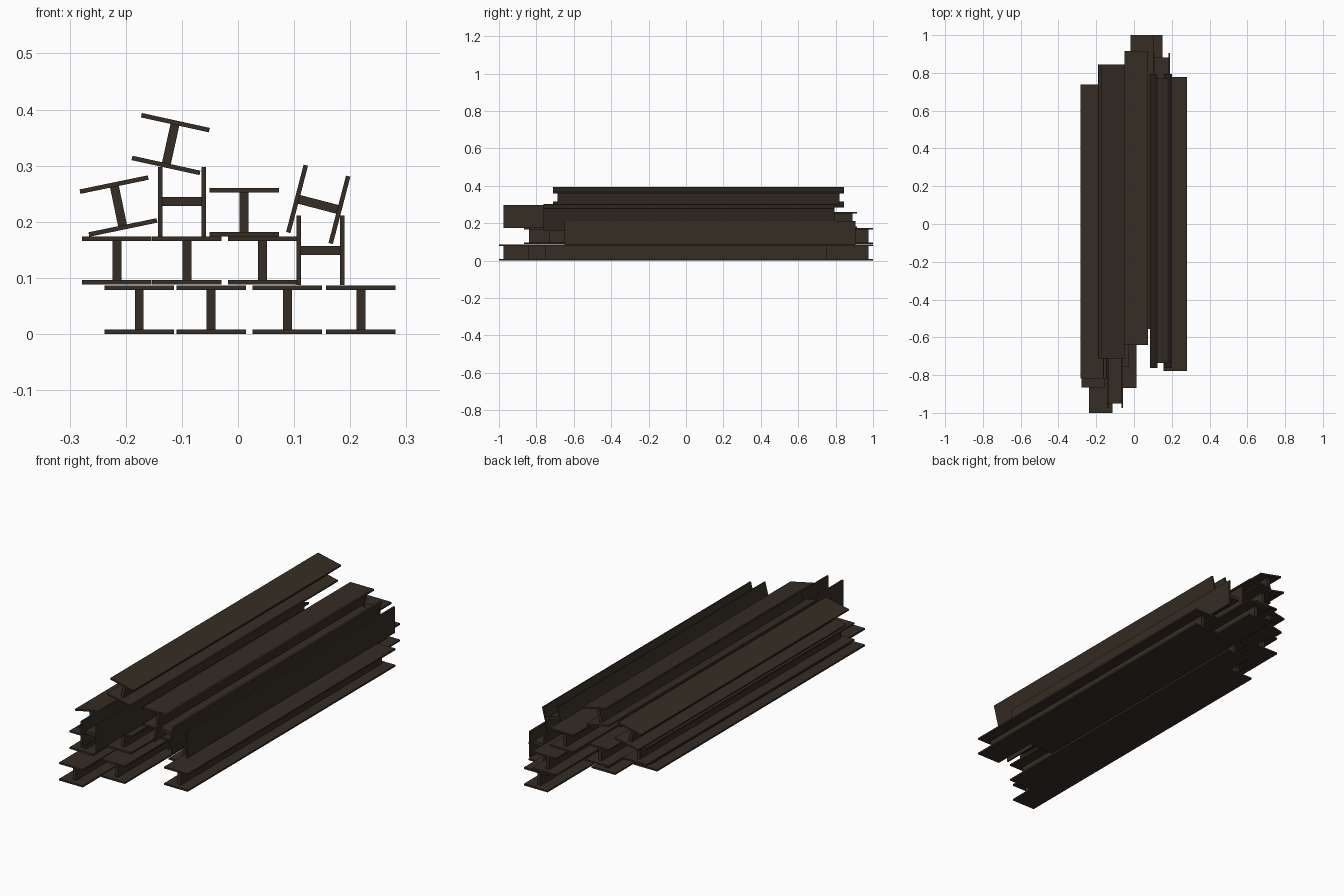
import bpy, bmesh
from math import radians
from mathutils import Matrix

cube = bpy.data.objects.get("Cube")
if cube:
    bpy.data.objects.remove(cube, do_unlink=True)

LENGTH, WIDTH, HEIGHT = 1.556, 0.124, 0.086
FLANGE, WEB, WEB_INSET = 0.008, 0.016, 0.025

steel = bpy.data.materials.new("dark_rusty_steel")
steel.use_nodes = True
COLOUR = (0.036, 0.026, 0.018, 1)
steel.diffuse_color = COLOUR
steel.node_tree.nodes["Principled BSDF"].inputs["Base Color"].default_value = COLOUR


def add_box(bm, size, z):
    bmesh.ops.create_cube(bm, size=1, matrix=Matrix.Translation((0, 0, z)) @ Matrix.Diagonal((*size, 1)))


def beam_mesh():
    """I-beam: two flanges and a slightly shorter web between them."""
    bm = bmesh.new()
    for side in (-1, 1):
        add_box(bm, (WIDTH, LENGTH, FLANGE), side * (HEIGHT - FLANGE) / 2)
    add_box(bm, (WEB, LENGTH - 2 * WEB_INSET, HEIGHT - 2 * FLANGE), 0)
    mesh = bpy.data.meshes.new("i_beam")
    bm.to_mesh(mesh)
    bm.free()
    mesh.materials.append(steel)
    return mesh


mesh = beam_mesh()


def add_beam(name, x, y, z, tilt=0):
    beam = bpy.data.objects.new(name, mesh)
    beam.location = (x, y, z)
    beam.rotation_euler.y = radians(tilt)
    bpy.context.collection.objects.link(beam)


# Two neat rows at the bottom of the stack
rows = {
    "bottom_beam": (0.043, [(-0.176, -0.222), (-0.048, -0.09), (0.088, 0.222), (0.219, 0)]),
    "second_row_beam": (0.131, [(-0.216, -0.087), (-0.091, 0.02), (0.044, 0.222)]),
}
for name, (z, places) in rows.items():
    for i, (x, y) in enumerate(places, 1):
        add_beam(f"{name}_{i}", x, y, z)

# Beams on edge, upright and leaning on the upper part of the stack
add_beam("edge_beam_left", 0.147, 0.128, 0.149, 90)
add_beam("edge_beam_right", -0.1, -0.197, 0.236, 90)
add_beam("upright_upper_beam", 0.011, 0.137, 0.217)
add_beam("leaning_edge_beam", 0.143, 0.016, 0.231, 104.6)
add_beam("leaning_side_beam", -0.213, -0.04, 0.228, -11.7)
add_beam("top_beam", -0.12, 0.067, 0.3385, 12.4)
